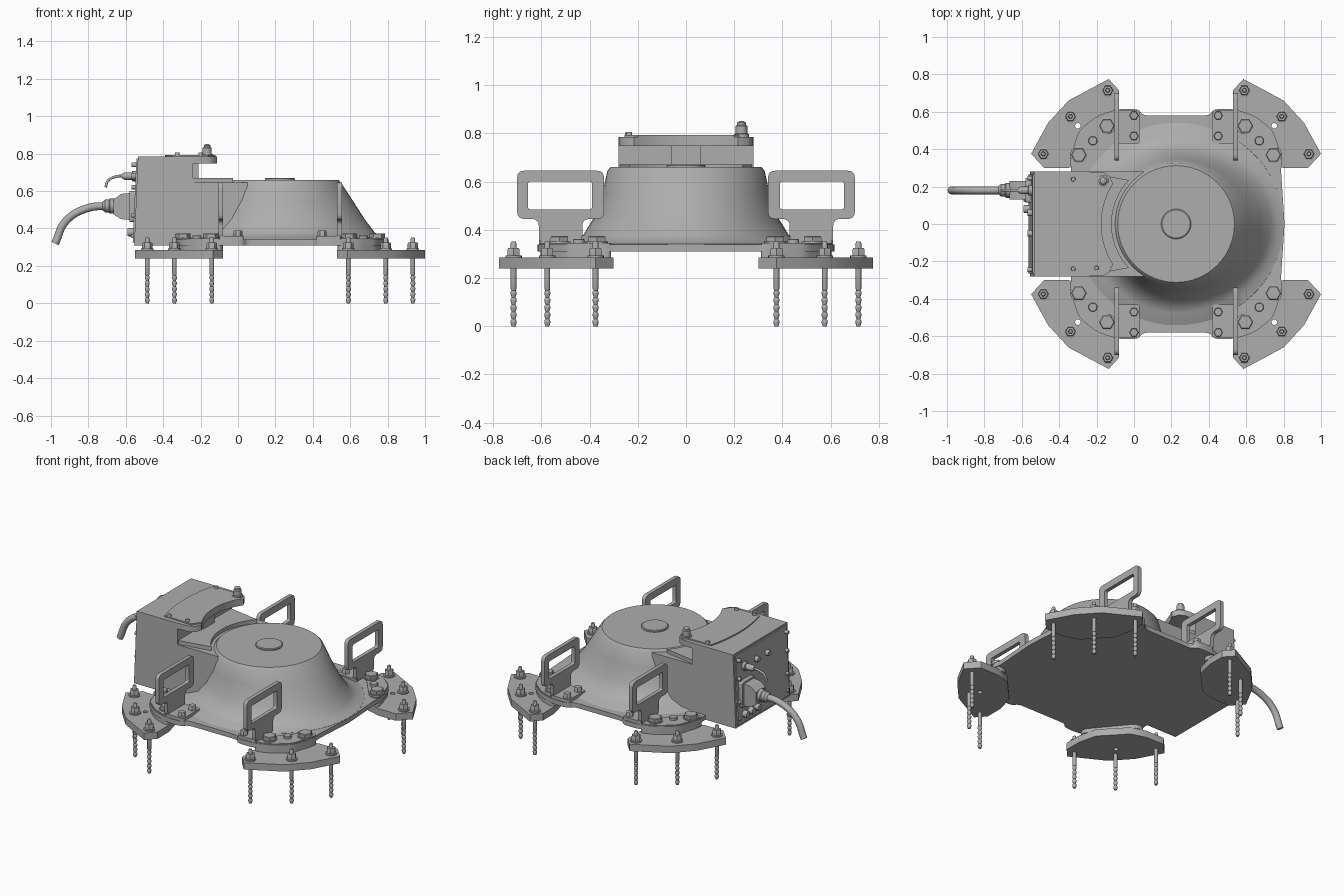
import bpy, bmesh, math
from mathutils import Matrix, Vector

if "Cube" in bpy.data.objects:
    bpy.data.objects.remove(bpy.data.objects["Cube"])

GREY = (0.42, 0.42, 0.42, 1)
mat = bpy.data.materials.new("machine_grey")
mat.use_nodes = True
mat.diffuse_color = GREY
mat.node_tree.nodes["Principled BSDF"].inputs["Base Color"].default_value = GREY

CX = 0.225                      # centre of the base and tower
FLAT = Matrix.Identity(4)
SIDE = Matrix(((0, 0, 1, 0), (1, 0, 0, 0), (0, 1, 0, 0), (0, 0, 0, 1)))    # outline in y, z
FRONT = Matrix(((1, 0, 0, 0), (0, 0, -1, 0), (0, 1, 0, 0), (0, 0, 0, 1)))  # outline in x, z
LEFTWARD = Matrix.Rotation(-math.pi / 2, 4, "Y")                           # axis along -x


def finish(name, bm, angle=35):
    bmesh.ops.remove_doubles(bm, verts=bm.verts, dist=0.0003)
    bmesh.ops.recalc_face_normals(bm, faces=bm.faces)
    me = bpy.data.meshes.new(name)
    bm.to_mesh(me)
    bm.free()
    for p in me.polygons:
        p.use_smooth = True
    me.set_sharp_from_angle(angle=math.radians(angle))
    me.materials.append(mat)
    ob = bpy.data.objects.new(name, me)
    bpy.context.collection.objects.link(ob)
    return ob


def from_curve(name, cu):
    tmp = bpy.data.objects.new("temp", cu)
    bpy.context.collection.objects.link(tmp)
    deps = bpy.context.evaluated_depsgraph_get()
    me = bpy.data.meshes.new_from_object(tmp.evaluated_get(deps))
    bm = bmesh.new()
    bm.from_mesh(me)
    bpy.data.objects.remove(tmp)
    bpy.data.meshes.remove(me)
    return finish(name, bm)


def plate(name, loops, lo, hi, frame=FLAT):
    """Flat plate from an outline plus optional hole loops."""
    cu = bpy.data.curves.new(name, "CURVE")
    cu.dimensions = "2D"
    cu.fill_mode = "BOTH"
    cu.extrude = (hi - lo) / 2
    for loop in loops:
        sp = cu.splines.new("POLY")
        sp.points.add(len(loop) - 1)
        for p, (a, b) in zip(sp.points, loop):
            p.co = (a, b, 0, 1)
        sp.use_cyclic_u = True
    ob = from_curve(name, cu)
    ob.matrix_world = frame @ Matrix.Translation((0, 0, (lo + hi) / 2))
    return ob


def lathe(name, profile, loc, frame=FLAT, n=24):
    """Turned part from (radius, height) pairs."""
    bm = bmesh.new()
    rings = [[bm.verts.new((r * math.cos(math.tau * i / n), r * math.sin(math.tau * i / n), z))
              for i in range(n)] for r, z in profile]
    for a, b in zip(rings, rings[1:]):
        for i in range(n):
            j = (i + 1) % n
            bm.faces.new((a[i], a[j], b[j], b[i]))
    bm.faces.new(rings[0][::-1])
    bm.faces.new(rings[-1])
    ob = finish(name, bm)
    ob.matrix_world = Matrix.Translation(loc) @ frame
    return ob


def peg(name, x, y, z, r, h, n=20, frame=FLAT):
    return lathe(name, [(r, 0), (r, h * 0.85), (r * 0.88, h)], (x, y, z), frame, n)


def rounded(pts, r, n=4):
    out = []
    for i, p in enumerate(pts):
        p, a, b = Vector(p), Vector(pts[i - 1]), Vector(pts[(i + 1) % len(pts)])
        s = p + (a - p).normalized() * min(r, (a - p).length * 0.45)
        e = p + (b - p).normalized() * min(r, (b - p).length * 0.45)
        for k in range(n + 1):
            t = k / n
            out.append(tuple(s * (1 - t) ** 2 + p * 2 * t * (1 - t) + e * t * t))
    return out


def rect(a0, a1, b0, b1):
    return [(a0, b0), (a1, b0), (a1, b1), (a0, b1)]


def arc(r, y, n=12):
    """Arc facing the tower, running from +y to -y."""
    return [(CX - math.sqrt(r * r - v * v), v) for v in (y - 2 * y * i / n for i in range(n + 1))]


def cable(name, pts, r):
    cu = bpy.data.curves.new(name, "CURVE")
    cu.dimensions = "3D"
    cu.bevel_depth = r
    cu.use_fill_caps = True
    sp = cu.splines.new("BEZIER")
    sp.bezier_points.add(len(pts) - 1)
    for b, p in zip(sp.bezier_points, pts):
        b.co = p
        b.handle_left_type = b.handle_right_type = "AUTO"
    return from_curve(name, cu)


# Base plate: one quadrant mirrored in both directions
quad = [(0.58, 0), (0.56, 0.30), (0.57, 0.34), (0.52, 0.50), (0.42, 0.58), (0.31, 0.615),
        (0.20, 0.615), (0.18, 0.58)]
half = quad + [(-x, y) for x, y in quad[::-1]]
outline = half + [(x, -y) for x, y in half[-2:0:-1]]
plate("base_plate", [[(CX + x, y) for x, y in rounded(outline, 0.04)]], 0.31, 0.34)

# Flared tower: z, reach towards +x, reach elsewhere
levels = [(0.32, 0.575, 0.57), (0.341, 0.575, 0.54), (0.352, 0.54, 0.475), (0.38, 0.505, 0.425),
          (0.45, 0.452, 0.382), (0.55, 0.388, 0.347), (0.645, 0.326, 0.326), (0.66, 0.312, 0.312)]
bm = bmesh.new()
N, rings = 64, []
for z, ax, by in levels:
    ring = []
    for i in range(N):
        c, s = math.cos(math.tau * i / N), math.sin(math.tau * i / N)
        ring.append(bm.verts.new((CX + c * (ax if c > 0 else by), s * by, z)))
    rings.append(ring)
for a, b in zip(rings, rings[1:]):
    for i in range(N):
        bm.faces.new((a[i], a[(i + 1) % N], b[(i + 1) % N], b[i]))
bm.faces.new(rings[0][::-1])
bm.faces.new(rings[-1])
finish("flared_tower", bm)
lathe("tower_cap", [(0.08, 0), (0.08, 0.008), (0.075, 0.012)], (CX, 0, 0.659), n=40)

# Four corners: foot, pad, bolts, anchors and handle
foot = [(0.585, 0.775), (0.80, 0.66), (0.91, 0.54), (1.0, 0.375), (0.93, 0.30),
        (0.80, 0.30), (0.70, 0.33), (0.56, 0.48), (0.53, 0.60), (0.53, 0.715)]
pad = [(0.79, 0.31), (0.785, 0.36), (0.74, 0.495), (0.65, 0.57), (0.545, 0.61), (0.525, 0.56), (0.73, 0.31)]
hole = [(0.75 + 0.015 * math.cos(k * math.pi / 6), 0.525 + 0.015 * math.sin(k * math.pi / 6)) for k in range(12)]
thread = []
for k in range(5):
    z = 0.03 * k
    thread += [(0.008, z), (0.013, z + 0.015), (0.013, z + 0.022), (0.009, z + 0.028)]
thread += [(0.012, 0.155), (0.012, 0.345), (0.009, 0.352)]
grip = rounded([(0.43, 0.345), (0.43, 0.445), (0.34, 0.445), (0.34, 0.645), (0.70, 0.645),
                (0.70, 0.445), (0.61, 0.445), (0.61, 0.345)], 0.03)
window = rounded(rect(0.39, 0.655, 0.485, 0.60), 0.01)

for mx in (1, -1):
    for my in (1, -1):
        def put(p):
            return (CX + mx * (p[0] - CX), my * p[1])
        tag = ("back" if my > 0 else "front") + ("_left" if mx > 0 else "_right")
        plate("foot_" + tag, [[put(p) for p in foot], [put(p) for p in hole]], 0.24, 0.285)
        plate("corner_pad_" + tag, [[put(p) for p in rounded(pad, 0.03)]], 0.284, 0.346)
        for p in ((0.59, 0.715), (0.79, 0.575), (0.935, 0.375)):
            x, y = put(p)
            lathe("anchor_rod_" + tag, thread, (x, y, 0), n=14)
            peg("anchor_washer_" + tag, x, y, 0.284, 0.034, 0.01)
            peg("anchor_nut_" + tag, x, y, 0.293, 0.028, 0.032, 6)
        for p in ((0.595, 0.525), (0.745, 0.37)):
            x, y = put(p)
            peg("pad_washer_" + tag, x, y, 0.344, 0.046, 0.008)
            peg("pad_bolt_" + tag, x, y, 0.35, 0.042, 0.024, 6)
        x, y = put((0.67, 0.445))
        peg("pad_screw_" + tag, x, y, 0.344, 0.024, 0.018)
        hx = CX + mx * 0.3175
        plate("handle_" + tag, [[(my * a, b) for a, b in grip], [(my * a, b) for a, b in window]],
              hx - 0.0125, hx + 0.0125, SIDE)
        plate("handle_flange_" + tag, [[put(p) for p in rounded(rect(0.42, 0.55, 0.43, 0.61), 0.015)]],
              0.338, 0.36)
        for v in (0.47, 0.58):
            x, y = put((0.45, v))
            peg("handle_bolt_" + tag, x, y, 0.358, 0.024, 0.03, 6)

# Control box, its neck into the tower, and the overhanging head
plate("control_box", [[(-0.555, 0.31), (-0.535, 0.785), (-0.24, 0.785), (-0.24, 0.31)]], -0.28, 0.28, FRONT)
plate("neck", [rect(-0.25, 0.05, -0.28, 0.28)], 0.312, 0.645)
plate("neck_ledge", [[(-0.25, 0.275)] + arc(0.345, 0.235) + [(-0.25, -0.275)]], 0.64, 0.67)
plate("box_web", [rect(-0.25, -0.21, -0.06, 0.06)], 0.66, 0.76)
plate("box_head", [[(-0.25, 0.28), (-0.16, 0.275), (-0.13, 0.255)] + arc(0.40, 0.215)
                   + [(-0.13, -0.255), (-0.16, -0.275), (-0.25, -0.28)]], 0.748, 0.785)
lid_back = [(-0.39 + 0.9 * (v / 2) ** 2 * 4 * 0.6, v) for v in (-0.25 + 0.05 * i for i in range(11))]
plate("lid", [lid_back + [(-0.16, 0.255)] + arc(0.40, 0.20) + [(-0.16, -0.255)]], 0.78, 0.793)
for x, y in ((-0.325, 0.24), (-0.325, -0.24), (-0.20, -0.235)):
    peg("lid_screw", x, y, 0.79, 0.012, 0.016)
lathe("breather_pin", [(0.032, 0), (0.032, 0.012), (0.024, 0.014), (0.024, 0.045), (0.018, 0.05),
                       (0.018, 0.06), (0.008, 0.066)], (-0.165, 0.23, 0.785))

# Connector panel on the box end, with screws
plate("connector_panel", [[(-0.563, 0.325), (-0.543, 0.775), (-0.50, 0.775), (-0.50, 0.325)]], -0.265, 0.265, FRONT)
for z in (0.36, 0.47, 0.62, 0.74):
    for y in (-0.245, 0.245):
        peg("panel_screw", -0.535, y, z, 0.012, 0.035, 12, LEFTWARD)
for y in (0.08, 0.14, 0.20):
    peg("lower_socket", -0.545, y, 0.38, 0.022, 0.045, 16, LEFTWARD)
for y in (-0.05, 0.06):
    peg("upper_socket", -0.54, y, 0.68, 0.018, 0.03, 16, LEFTWARD)

# Main connector and cable
CY = 0.18
plate("connector_flange", [rounded(rect(CY - 0.065, CY + 0.065, 0.435, 0.60), 0.012)], -0.58, -0.54, SIDE)
plate("connector_body", [[(-0.57, 0.445), (-0.57, 0.59), (-0.625, 0.585), (-0.665, 0.555),
                          (-0.665, 0.475), (-0.625, 0.45)]], -0.05, 0.05, FRONT).location.y = CY
lathe("cable_gland", [(0.04, 0), (0.04, 0.025), (0.034, 0.03), (0.034, 0.05), (0.022, 0.065)],
      (-0.66, CY, 0.52), LEFTWARD, 12)
cable("main_cable", [(-0.68, CY, 0.52), (-0.80, CY, 0.51), (-0.92, CY, 0.44), (-0.978, CY, 0.32)], 0.021)

# Small connector and lead
lathe("small_connector", [(0.028, 0), (0.028, 0.03), (0.02, 0.033), (0.02, 0.07), (0.012, 0.085)],
      (-0.535, CY, 0.68), LEFTWARD, 12)
cable("small_lead", [(-0.60, CY, 0.68), (-0.65, CY, 0.678), (-0.695, CY, 0.655), (-0.708, CY, 0.62)], 0.007)
